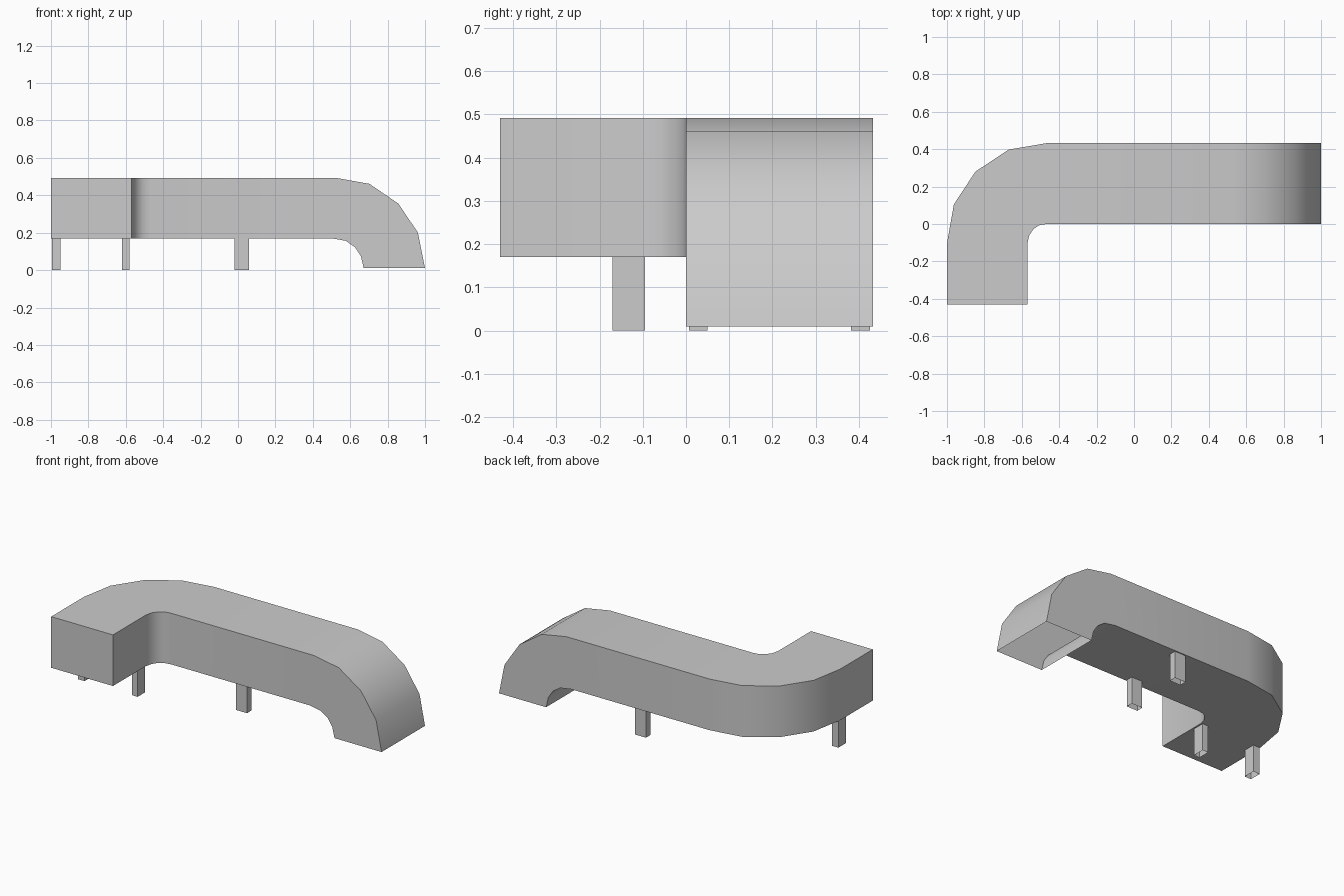
import bpy
import bmesh
import math

cube = bpy.data.objects.get("Cube")
if cube:
    bpy.data.objects.remove(cube, do_unlink=True)

grey = bpy.data.materials.new("plain_grey")
grey.use_nodes = True
colour = (0.6, 0.6, 0.6, 1)
grey.diffuse_color = colour
grey.node_tree.nodes["Principled BSDF"].inputs["Base Color"].default_value = colour

BOTTOM, TOP, FRONT, BACK = 0.17, 0.492, 0.0, 0.432


def sweep(name, rings, cap_start=False):
    """Join four-cornered rings into a thin-walled duct."""
    bm = bmesh.new()
    loops = [[bm.verts.new(p) for p in ring] for ring in rings]
    for a, b in zip(loops, loops[1:]):
        for i in range(4):
            j = (i + 1) % 4
            bm.faces.new((a[i], b[i], b[j], a[j]))
    if cap_start:
        bm.faces.new(loops[0])
    bm.normal_update()
    mesh = bpy.data.meshes.new(name)
    bm.to_mesh(mesh)
    bm.free()
    mesh.materials.append(grey)
    obj = bpy.data.objects.new(name, mesh)
    bpy.context.collection.objects.link(obj)
    return obj


# Flat bend: matching inner and outer points in plan
inner_bend = [(-.57, -.43), (-.57, -.104), (-.56, -.06), (-.537, -.026),
              (-.508, -.007), (-.468, FRONT)]
outer_bend = [(-1, -.43), (-1, -.104), (-.963, .105), (-.848, .28),
              (-.67, .398), (-.468, BACK)]
rings = [[(*p, BOTTOM), (*p, TOP), (*q, TOP), (*q, BOTTOM)]
         for p, q in zip(inner_bend, outer_bend)]

# Downward bend: matching lower and upper points in side profile
lower_bend = [(.5, BOTTOM), (.575, .157), (.625, .123), (.657, .075), (.672, .01)]
upper_bend = [(.53, TOP), (.703, .461), (.858, .355), (.962, .2), (1, .01)]
rings += [[(a, FRONT, b), (c, FRONT, d), (c, BACK, d), (a, BACK, b)]
          for (a, b), (c, d) in zip(lower_bend, upper_bend)]

duct = sweep("bent_duct", rings, cap_start=True)
bpy.context.view_layer.objects.active = duct
duct.select_set(True)
bpy.ops.object.shade_smooth_by_angle(angle=math.radians(30))


# Hollow legs, open at the floor
def leg(name, x0, x1, y0, y1):
    corners = [(x0, y0), (x0, y1), (x1, y1), (x1, y0)]
    sweep(name, [[(x, y, z) for x, y in corners] for z in (BOTTOM, 0)])


leg("outer_end_leg", -.995, -.95, -.17, -.095)
leg("inner_end_leg", -.62, -.58, -.17, -.095)
leg("front_middle_leg", -.018, .058, .007, .05)
leg("back_middle_leg", -.018, .058, .381, .425)
